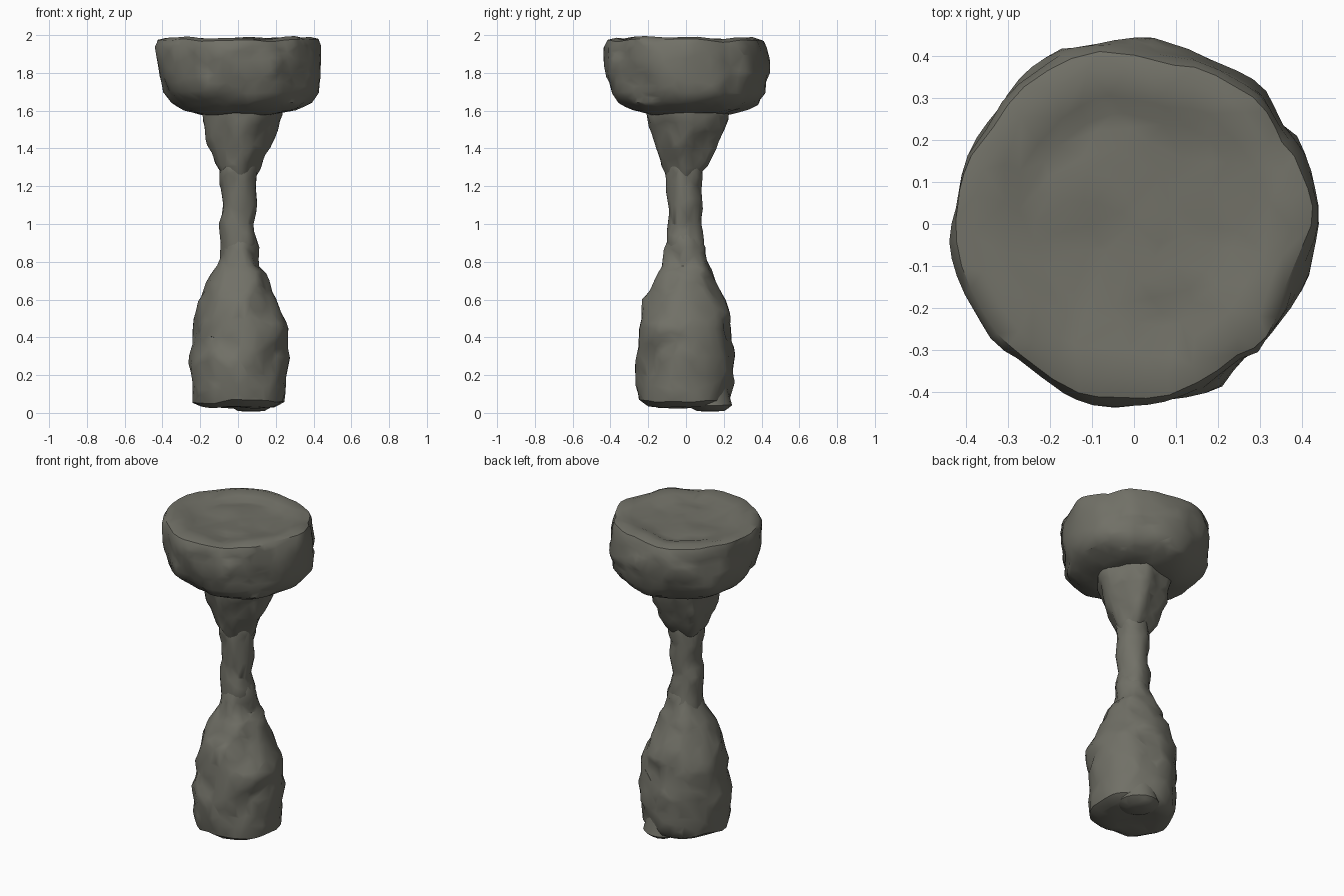
import bpy, bmesh, math
from mathutils import Vector, noise

cube = bpy.data.objects.get("Cube")
if cube:
    bpy.data.objects.remove(cube, do_unlink=True)

stone = bpy.data.materials.new("grey stone")
stone.use_nodes = True
colour = (0.165, 0.163, 0.135, 1)
stone.diffuse_color = colour
bsdf = stone.node_tree.nodes["Principled BSDF"]
bsdf.inputs["Base Color"].default_value = colour
bsdf.inputs["Roughness"].default_value = 0.9


def chips(p, freq, seed):
    """Tilted flat chips that meet in creases, over gentle lumps."""
    q = p * freq + Vector((seed, seed * 2, seed * 3))
    total = weights = 0.0
    for distance, centre in zip(*noise.voronoi(q)):
        tilt = noise.cell_vector(centre * 7) * 2 - Vector((1, 1, 1))
        weight = 1 / (distance + 0.05) ** 7
        total += weight * (tilt.dot(q - centre) + 0.35 * tilt.x)
        weights += weight
    return total / weights + 0.4 * noise.noise(q * 0.8)


def carve(name, profile, segments, amount, freq, seed, flutes=0.0, keep=0.4):
    """Turn rings of (radius, z, x shift, y shift) into a rough closed stone."""
    # Subdivide the profile into short, even steps
    rings = []
    for a, b in zip(profile, profile[1:]):
        a, b = Vector(a), Vector(b)
        steps = max(1, round((b - a).length / 0.025))
        rings += [a.lerp(b, i / steps) for i in range(steps)]
    rings.append(Vector(profile[-1]))

    bm = bmesh.new()
    loops = []
    for r, z, sx, sy in rings:
        loop = []
        for i in range(segments):
            t = math.tau * i / segments
            rr = r * (1 + flutes * math.cos(5 * t + 0.6))
            p = Vector((rr * math.cos(t) + sx, rr * math.sin(t) + sy, z))
            d = amount * chips(p, freq, seed) * min(1, r / 0.08)
            out = Vector((math.cos(t), math.sin(t), 0))
            lift = 0.6 * amount * noise.noise(p * freq + Vector((9, seed, 0)))
            p += out * d
            p.z += lift
            loop.append(bm.verts.new(p))
        loops.append(loop)
    for low, high in zip(loops, loops[1:]):
        for i in range(segments):
            j = (i + 1) % segments
            bm.faces.new((low[i], low[j], high[j], high[i]))
    bm.faces.new(loops[0][::-1])
    bm.faces.new(loops[-1])
    bmesh.ops.triangulate(bm, faces=bm.faces[:])
    bmesh.ops.recalc_face_normals(bm, faces=bm.faces[:])

    mesh = bpy.data.meshes.new(name)
    bm.to_mesh(mesh)
    bm.free()
    mesh.materials.append(stone)
    obj = bpy.data.objects.new(name, mesh)
    bpy.context.collection.objects.link(obj)

    # Fewer, larger facets give the hewn look
    facets = obj.modifiers.new("Hewn facets", "DECIMATE")
    facets.ratio = keep
    bpy.ops.object.select_all(action="DESELECT")
    obj.select_set(True)
    bpy.context.view_layer.objects.active = obj
    bpy.ops.object.modifier_apply(modifier=facets.name)
    bpy.ops.object.shade_smooth_by_angle(angle=math.radians(40))


# Swollen foot that narrows into the stem
carve("foot", [
    (0.03, 0.03, 0.02, 0.02), (0.19, 0.032, 0.01, 0), (0.24, 0.06, 0.01, -0.005),
    (0.254, 0.15, 0.01, -0.005), (0.26, 0.3, 0.01, -0.005),
    (0.247, 0.45, 0.005, -0.005), (0.21, 0.6, 0.005, 0), (0.165, 0.7, 0, 0),
    (0.122, 0.78, 0, 0), (0.103, 0.88, 0.01, 0), (0.07, 0.96, 0, 0)],
    48, 0.026, 7, 1.3, keep=0.25)

# Lump under the foot that touches the ground
carve("foot_lump", [
    (0.02, 0.004, 0.07, 0.13), (0.07, 0.01, 0.07, 0.13),
    (0.12, 0.04, 0.07, 0.12), (0.11, 0.14, 0.06, 0.11), (0.03, 0.19, 0.06, 0.08)],
    20, 0.008, 7, 4.1)

# Slender stem
carve("stem", [
    (0.1, 0.8, 0, 0), (0.1, 0.9, 0.01, -0.005), (0.091, 1.0, -0.003, -0.008),
    (0.092, 1.1, 0.008, -0.008), (0.095, 1.2, 0.005, -0.01),
    (0.1, 1.3, 0, -0.01), (0.08, 1.37, 0, 0)],
    28, 0.014, 9, 2.7, keep=0.35)

# Flaring, fluted neck below the bowl
carve("neck", [
    (0.07, 1.22, 0, -0.01), (0.118, 1.31, 0, -0.005),
    (0.155, 1.4, 0, 0), (0.185, 1.49, 0.01, 0.01),
    (0.21, 1.57, 0.015, 0.005), (0.21, 1.64, 0.01, 0.005)],
    36, 0.02, 9, 5.2, flutes=0.06, keep=0.35)

# Heavy bowl with a nearly flat, slightly sunken top
carve("bowl", [
    (0.05, 1.585, 0, 0), (0.22, 1.578, 0.01, 0), (0.3, 1.605, 0.01, 0.01),
    (0.365, 1.645, 0.015, 0.015), (0.408, 1.695, 0.01, 0.01),
    (0.425, 1.78, 0.005, 0.005), (0.428, 1.87, 0, 0), (0.428, 1.94, -0.01, 0),
    (0.412, 1.972, -0.01, 0), (0.37, 1.985, -0.01, 0), (0.31, 1.978, 0, 0),
    (0.25, 1.962, 0, 0.02), (0.12, 1.955, 0, 0.03), (0.02, 1.965, 0, 0.02)],
    64, 0.028, 5.5, 3.4, keep=0.25)
